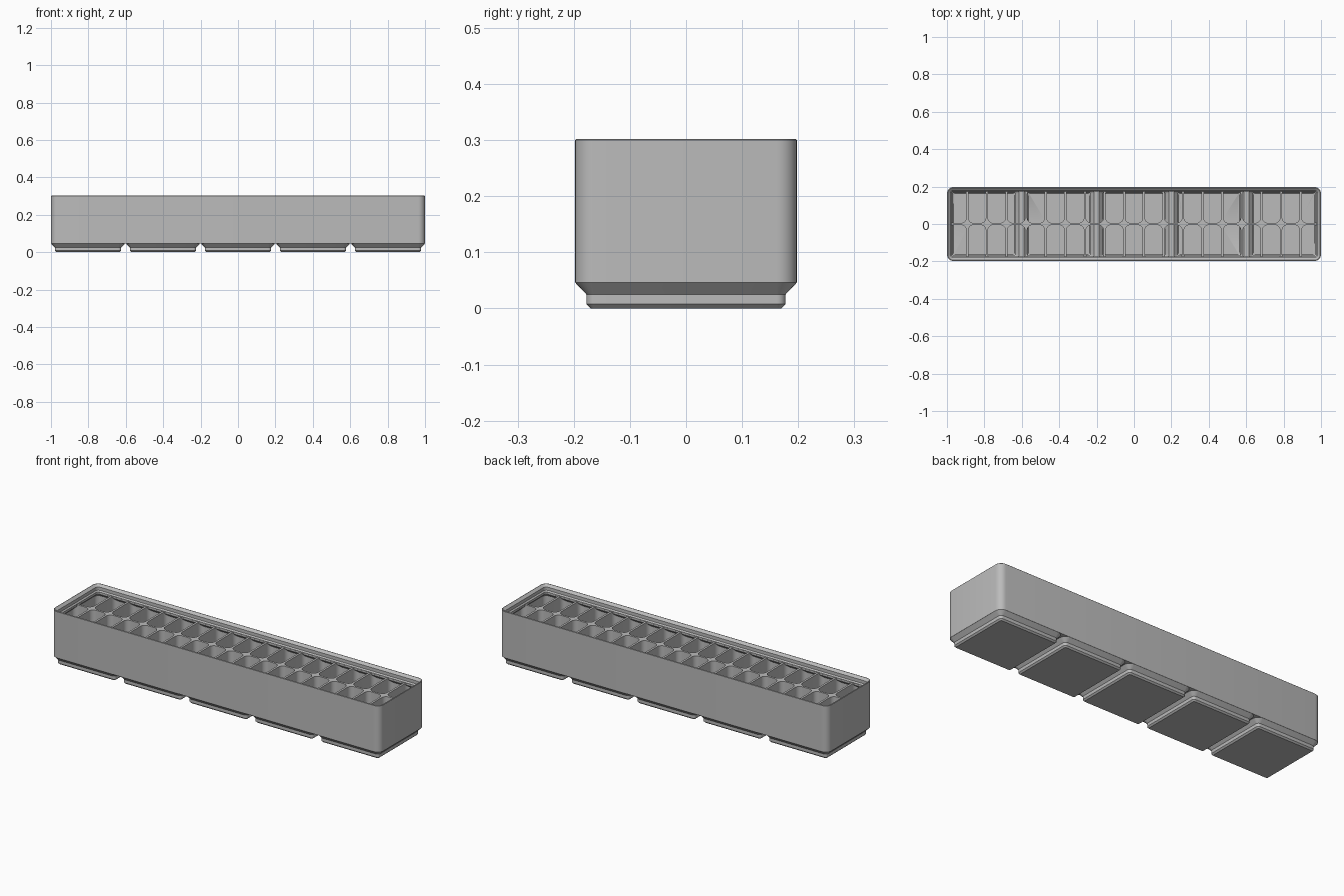
import bpy, bmesh, math

if "Cube" in bpy.data.objects:
    bpy.data.objects.remove(bpy.data.objects["Cube"])

HALF_X, HALF_Y, CORNER = 1.0, 0.198, 0.036
PITCH, PADS = 0.401, 5
COLS, ROWS, DIVIDER = 19, 2, 0.0115
CELL_X, CELL_Y = 0.9905, 0.189

grey = bpy.data.materials.new("plain grey")
grey.use_nodes = True
grey.diffuse_color = (0.5, 0.5, 0.5, 1)
grey.node_tree.nodes["Principled BSDF"].inputs["Base Color"].default_value = (0.5, 0.5, 0.5, 1)


def ring(bm, cx, cy, hx, hy, r, z, steps=6):
    """Rounded rectangle of vertices at height z."""
    verts = []
    for q, (sx, sy) in enumerate([(1, 1), (-1, 1), (-1, -1), (1, -1)]):
        for i in range(steps + 1):
            a = (q + i / steps) * math.pi / 2
            verts.append(bm.verts.new((cx + sx * (hx - r) + r * math.cos(a),
                                       cy + sy * (hy - r) + r * math.sin(a), z)))
    return verts


def loft(bm, cx, cy, hx, hy, r, sections):
    """Closed solid through rounded rectangles given as (height, inset)."""
    rings = [ring(bm, cx, cy, hx - i, hy - i, max(r - i, 0.005), z) for z, i in sections]
    for low, high in zip(rings, rings[1:]):
        for k in range(len(low)):
            n = (k + 1) % len(low)
            bm.faces.new((low[k], low[n], high[n], high[k]))
    bm.faces.new(rings[0][::-1])
    bm.faces.new(rings[-1])


def solid(name, blocks, sections):
    """One object made of a loft for every (cx, cy, hx, hy, r) block."""
    bm = bmesh.new()
    for block in blocks:
        loft(bm, *block, sections)
    mesh = bpy.data.meshes.new(name)
    bm.to_mesh(mesh)
    bm.free()
    mesh.materials.append(grey)
    obj = bpy.data.objects.new(name, mesh)
    bpy.context.scene.collection.objects.link(obj)
    return obj


def combine(target, tool, operation):
    """Apply a boolean and remove the tool."""
    mod = target.modifiers.new("cut", 'BOOLEAN')
    mod.operation, mod.object, mod.solver = operation, tool, 'EXACT'
    bpy.context.view_layer.update()
    result = target.evaluated_get(bpy.context.evaluated_depsgraph_get())
    mesh = bpy.data.meshes.new_from_object(result)
    target.modifiers.clear()
    target.data = mesh
    bpy.data.objects.remove(tool)


whole = [(0, 0, HALF_X, HALF_Y, CORNER)]
pads = [((i - (PADS - 1) / 2) * PITCH, 0, HALF_Y, HALF_Y, CORNER) for i in range(PADS)]

# Outer body with stepped feet
bin_body = solid("divided_bin", whole, [(0.046, 0), (0.30, 0), (0.302, 0.002)])
feet = solid("feet", pads, [(0, 0.0285), (0.0076, 0.0205), (0.025, 0.0205),
                            (0.046, 0.0005), (0.05, 0.004)])
combine(bin_body, feet, 'UNION')

# Inner space under the lip, running down into the hollow feet
cavity = solid("cavity", whole, [(0.056, 0.0085), (0.238, 0.0085),
                                 (0.254, 0.0248), (0.28, 0.0248)])
hollows = solid("foot_hollows", pads, [(0.0105, 0.036), (0.0145, 0.031), (0.03, 0.031),
                                       (0.051, 0.0105), (0.062, 0.0105)])
combine(cavity, hollows, 'UNION')

# Grid of rounded compartments, limited to the inner space
w = (2 * CELL_X - (COLS - 1) * DIVIDER) / COLS
d = (2 * CELL_Y - (ROWS - 1) * DIVIDER) / ROWS
blocks = [((c - (COLS - 1) / 2) * (w + DIVIDER), (r - (ROWS - 1) / 2) * (d + DIVIDER),
           w / 2, d / 2, 0.027) for c in range(COLS) for r in range(ROWS)]
cells = solid("compartments", blocks, [(0.005, 0), (0.268, 0)])
combine(cells, cavity, 'INTERSECT')
combine(bin_body, cells, 'DIFFERENCE')

# Stepped stacking lip around the open top
lip = solid("lip_recess", whole, [(0.262, 0.0244), (0.266, 0.0244), (0.2725, 0.018),
                                  (0.29, 0.018), (0.304, 0.002)])
combine(bin_body, lip, 'DIFFERENCE')

bpy.ops.object.select_all(action='DESELECT')
bin_body.select_set(True)
bpy.context.view_layer.objects.active = bin_body
bpy.ops.object.shade_smooth_by_angle(angle=math.radians(30))
